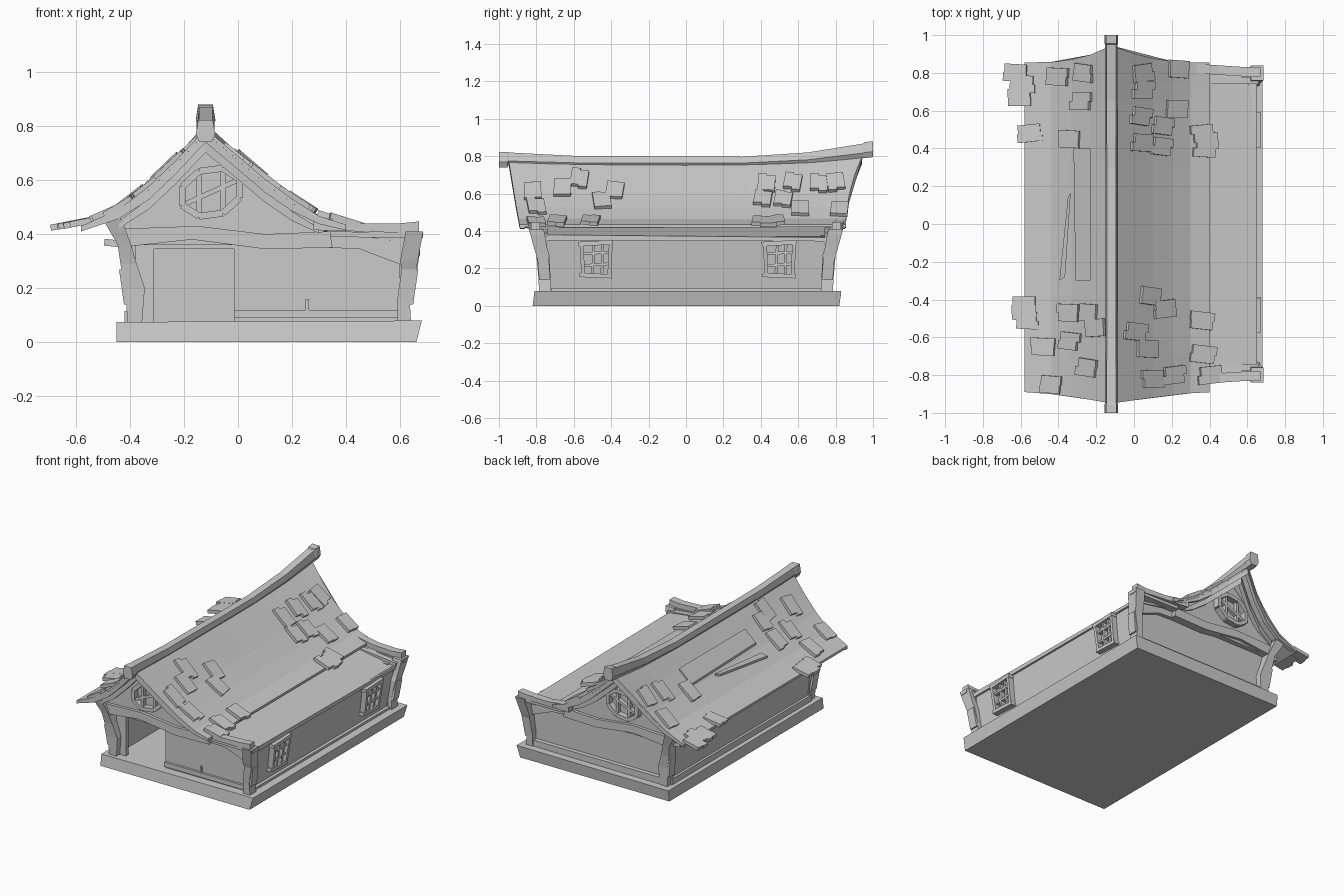
import bpy, bmesh, math, random
from mathutils import Vector, Matrix

if "Cube" in bpy.data.objects:
    bpy.data.objects.remove(bpy.data.objects["Cube"])
random.seed(4)


def loft(name, rings):
    """Skin matching closed rings of points and cap both ends."""
    bm = bmesh.new()
    vs = [[bm.verts.new(p) for p in r] for r in rings]
    n = len(rings[0])
    for a, b in zip(vs, vs[1:]):
        for i in range(n):
            j = (i + 1) % n
            bm.faces.new((a[i], a[j], b[j], b[i]))
    bm.faces.new(vs[0])
    bm.faces.new(vs[-1])
    bmesh.ops.recalc_face_normals(bm, faces=bm.faces)
    me = bpy.data.meshes.new(name)
    bm.to_mesh(me)
    bm.free()
    ob = bpy.data.objects.new(name, me)
    bpy.context.collection.objects.link(ob)
    return ob


def plate(name, pts, y0, y1):
    """Front-view outline (x, z) extruded in y."""
    return loft(name, [[(x, y, z) for x, z in pts] for y in (y0, y1)])


def bar(name, p, q, w, h, up):
    """Rectangular bar from p to q; h is measured along up."""
    p, q, up = Vector(p), Vector(q), Vector(up)
    s = (q - p).cross(up).normalized() * w / 2
    u = up.normalized() * h / 2
    return loft(name, [[c + s + u, c - s + u, c - s - u, c + s - u] for c in (p, q)])


def box(name, x0, x1, y0, y1, z0, z1):
    return plate(name, [(x0, z0), (x1, z0), (x1, z1), (x0, z1)], y0, y1)


def lerp(table, t):
    for (a, va), (b, vb) in zip(table, table[1:]):
        if t <= b:
            break
    return va + (vb - va) * (t - a) / (b - a)


# Roof shape: curved profile with ends that sweep up and out
PROFILE = [(-.58, .43), (-.44, .49), (-.33, .57), (-.23, .66), (-.12, .77),
           (0, .675), (.1, .595), (.2, .525), (.3, .465), (.4, .435)]
LIFT = [(-1, .022), (-.6, .005), (0, 0), (.4, .005), (.7, .015), (1, .045)]


def high(x):
    return max(0, (lerp(PROFILE, x) - .43) / .34)


def roof_z(x, y):
    return lerp(PROFILE, x) + lerp(LIFT, y) * high(x)


def edge_y(x, s):
    return -.89 - .06 * high(x) if s < 0 else .855 + .09 * high(x) ** 2


rings = []
for t in (0, .12, .3, .5, .7, .85, .93, 1):
    top = []
    for x, _ in PROFILE:
        y = edge_y(x, -1) * (1 - t) + edge_y(x, 1) * t
        top.append(Vector((x, y, roof_z(x, y))))
    rings.append(top + [p - Vector((0, 0, .015)) for p in reversed(top)])
loft("roof", rings)

# Ridge beam, six-sided, lifting toward the back
ring = []
for y, lo, hi, w in [(-1, .74, .822, .036), (-.955, .74, .822, .036), (-.95, .75, .82, .033),
                     (-.6, .745, .802, .032), (.3, .745, .797, .032),
                     (.65, .76, .82, .033), (.95, .79, .868, .033), (.955, .79, .875, .036), (1, .795, .88, .036)]:
    ring.append([(-.12 + dx * w, y, lo + (hi - lo) * f) for dx, f in
                 [(-.6, 0), (-1, .35), (-.75, 1), (.75, 1), (1, .35), (.6, 0)]])
loft("ridge_beam", ring)

# Roof tiles (split boards) scattered near both ends
TILES = [(-.62, .80), (-.6, .74), (-.6, .67), (-.56, .48), (-.41, .78), (-.27, .8), (-.28, .65),
         (-.35, .45), (-.58, -.43), (-.57, -.51), (-.48, -.65), (-.44, -.85), (-.35, -.47), (-.34, -.62),
         (-.24, -.47), (-.21, -.55), (-.25, -.76), (.05, .8), (.05, .71), (.04, .57),
         (.05, .43), (.15, .41), (.15, .52), (.22, .61), (.24, .82), (.37, .48), (.38, .4),
         (.08, -.38), (.16, -.45), (.01, -.57), (.07, -.66), (.1, -.82),
         (.21, -.8), (.35, -.51), (.37, -.69), (.4, -.8)]
for x, y in TILES:
    xc = min(max(x, -.57), .39)
    slope = .2 if x < -.55 else (roof_z(xc + .02, y) - roof_z(xc - .02, y)) / .04
    z = roof_z(xc, y) + (x - xc) * .15 + .012
    m = (Matrix.Translation((x, y, z)) @ Matrix.Rotation(-math.atan(slope), 4, 'Y')
         @ Matrix.Rotation(random.uniform(-.12, .12), 4, 'Z'))
    for k in (-1, 1):
        dx, l = random.uniform(-.012, .012), random.uniform(.058, .07)
        t = box("roof_tile", dx - l, dx + l, k * .023 - .023, k * .023 + .023, -.012, .01)
        t.matrix_world = m

# Long loose planks on the left slope
for pts in ([(-.31, -.3), (-.23, -.3), (-.23, .4), (-.32, .4)], [(-.395, -.3), (-.365, -.28), (-.335, .17), (-.35, .14)]):
    loft("roof_plank", [[(x, y, roof_z(x, y) + d) for x, y in pts] for d in (-.005, .014)])

# Lean-to roof over the wide right side, twisted from front to back
loft("lean_to_roof", [[(.3, -.79, .43 + d), (.4, -.79, .415 + d), (.65, -.77, .38 + d), (.65, .78, .365 + d),
                       (.4, .79, .405 + d), (.3, .79, .425 + d)] for d in (-.015, 0)])

# Base slab, slightly wider at the top
loft("base", [[(-.45, -.82, 0), (.66, -.82, 0), (.66, .82, 0), (-.45, .82, 0)],
              [(-.45, -.81, .075), (.68, -.81, .08), (.68, .83, .08), (-.45, .83, .075)]])

# Side walls with sill and top beam
plate("left_wall", [(-.4, .07), (-.37, .07), (-.4, .46), (-.43, .46)], -.75, .75)
plate("right_wall", [(.57, .07), (.6, .07), (.64, .37), (.61, .37)], -.74, .75)
box("left_sill", -.42, -.38, -.74, .75, .07, .115)
box("right_sill", .58, .625, -.72, .74, .07, .095)
bar("left_top_beam", (-.445, -.77, .365), (-.445, .77, .365), .1, .025, (.1, 0, 1))
bar("right_top_beam", (.635, -.76, .36), (.635, .77, .355), .03, .02, (0, 0, 1))

# Front wall with doorway, back wall
box("front_wall_left", -.38, -.31, -.75, -.72, .07, .38)
box("front_wall_right", -.015, .6, -.75, -.72, .07, .38)
box("door_lintel", -.31, -.015, -.75, -.72, .345, .38)
box("back_wall", -.39, .61, .72, .75, .07, .38)
box("front_sill", -.015, .59, -.765, -.74, .09, .12)
box("door_latch", .25, .262, -.76, -.745, .12, .16)
box("back_sill", -.38, .59, .74, .78, .075, .12)

for s in (-1, 1):
    def Y(d):
        return s * d

    # Gable wall, bent cross beam and corner filler
    gable = [(x, z - .015) for x, z in PROFILE if -.45 < x < .35]
    plate("gable_wall", gable + [(.34, .36), (-.42, .36)], Y(.75), Y(.785))
    plate("cross_beam", [(-.4, .355), (-.17, .38), (.1, .345), (.35, .35), (.34, .41), (.1, .4),
                         (-.15, .43), (-.43, .42)], Y(.75), Y(.805))
    plate("corner_filler", [(.33, .35), (.45, .345), (.62, .28), (.66, .39), (.35, .42)], Y(.74), Y(.775))

    # Curved bargeboards under the roof edge, thinner toward the eaves, and inner trim
    for name, drop, inset, t in (("bargeboard", .01, .004, .025), ("gable_trim", .045, .065, .03)):
        cut = PROFILE if inset < .05 else PROFILE[1:-1]
        r = []
        for x, _ in cut:
            y = edge_y(x, s) - s * inset
            h = .01 + .03 * min(1, high(x) * 3)
            z = roof_z(x, y) - drop
            r.append([(x, y, z), (x, y - s * t, z), (x, y - s * t, z - h), (x, y, z - h)])
        loft(name, r)

    # Rafters carrying the edge out over the lean-to
    loft("right_rafter", [[(x, Y(y - .03), z), (x, Y(y + .02), z), (x, Y(y + .02), z - h), (x, Y(y - .03), z - h)]
                          for x, y, z, h in [(.28, .83, .465, .05), (.45, .82, .44, .03),
                                             (.6, .81, .44, .035), (.67, .81, .447, .045)]])
    bar("lower_rafter", (.34, Y(.8), .4), (.685, Y(.8), .395), .05, .02, (.05, 0, 1))

    # Round gable window
    c = Vector((-.1, Y(.8), .555))
    pts = [c + Vector((.115 * math.cos(a), 0, .09 * math.sin(a) + .015 * math.cos(a)))
           for a in [math.radians(22.5 + 45 * i) for i in range(8)]]
    for i in range(8):
        bar("round_window_frame", pts[i], pts[(i + 1) % 8], .025, .05, (0, 1, 0))
    for a, b in ((2, 5), (1, 6), (0, 4)):
        bar("round_window_bar", pts[a], pts[b], .018, .025, (0, 1, 0))

    # Crooked corner posts: (x0, x1, y0, y1, z) sections
    for name, secs in (
        ("left_post", [(-.41, -.355, .72, .785, .075), (-.415, -.345, .72, .79, .2), (-.435, -.375, .73, .8, .29),
                       (-.445, -.395, .74, .815, .36), (-.5, -.43, .755, .84, .455)]),
        ("right_post", [(.59, .64, .72, .785, .075), (.59, .635, .725, .79, .16), (.605, .66, .73, .8, .27),
                        (.6, .665, .74, .81, .3), (.62, .685, .76, .84, .41)])):
        loft(name, [[(a, Y(p), z), (b, Y(p), z), (b, Y(q), z), (a, Y(q), z)] for a, b, p, q, z in secs])
    bar("left_post_wrap", (-.412, Y(.755), .14), (-.43, Y(.765), .27), .02, .06, (0, 1, 0))
    bar("right_post_wrap", (.638, Y(.755), .14), (.657, Y(.765), .27), .02, .06, (0, 1, 0))

    # Barred windows on the right wall
    yc = .49 * s + .01
    for y0, z0, y1, z1, w in ((-.095, .33, .09, .34, .024), (-.09, .165, .085, .158, .022),
                              (-.07, .16, -.078, .33, .02), (.07, .16, .078, .335, .02),
                              (-.02, .16, -.012, .33, .014), (.03, .16, .035, .33, .014),
                              (-.075, .28, .075, .285, .014), (-.075, .215, .075, .225, .014)):
        bar("side_window_bar", (.6 + (z0 - .08) * .14 + .012, yc + y0, z0),
            (.6 + (z1 - .08) * .14 + .012, yc + y1, z1), w, .05 if w > .015 else .03, (1, 0, 0))
